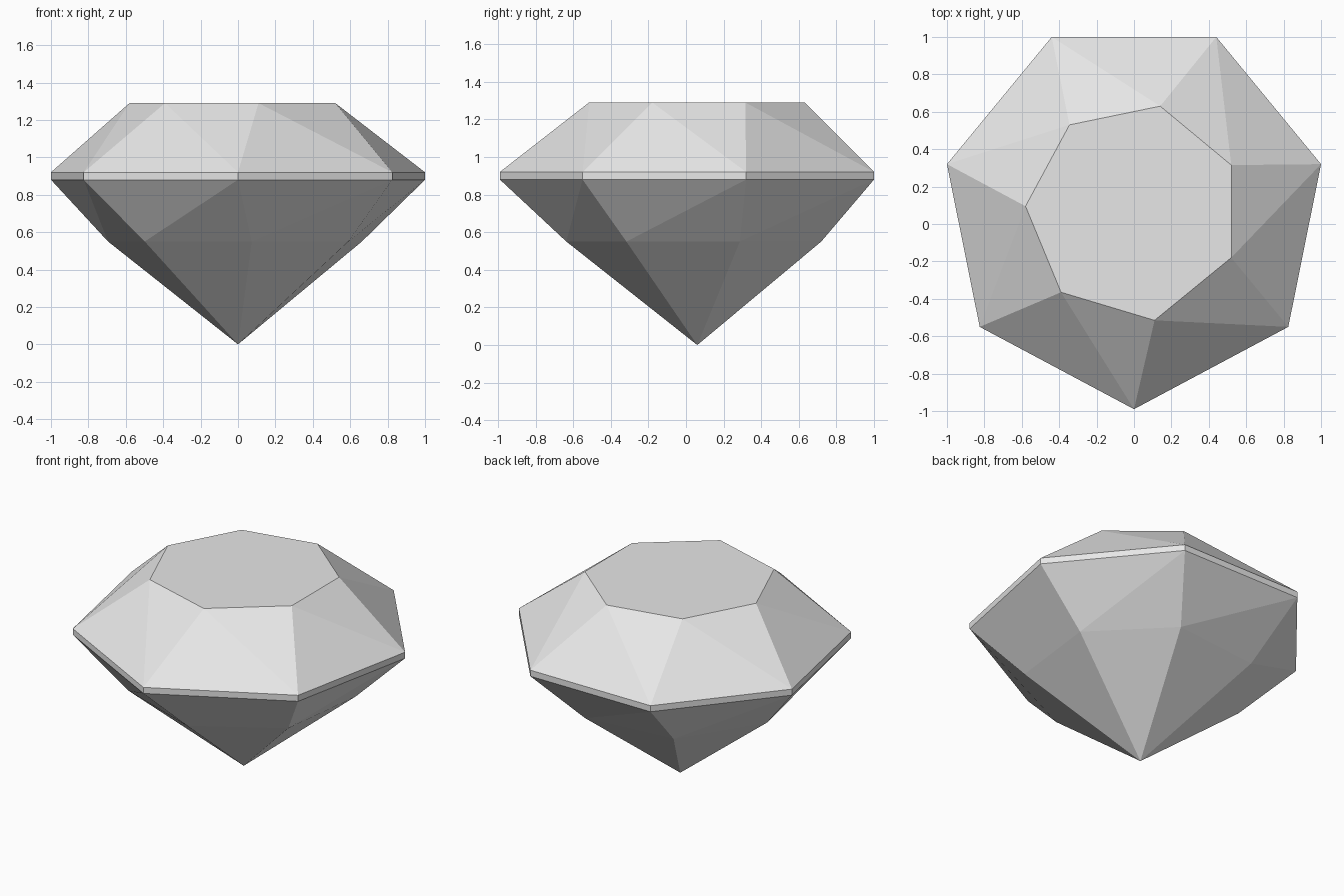
import bpy, bmesh
from math import radians, cos, sin, tau

cube = bpy.data.objects.get("Cube")
if cube:
    bpy.data.objects.remove(cube, do_unlink=True)

SIDES = 7
CENTRE_Y = 0.06

grey = bpy.data.materials.new("pale_grey")
grey.use_nodes = True
colour = (0.8, 0.8, 0.8, 1)
grey.diffuse_color = colour
grey.node_tree.nodes["Principled BSDF"].inputs["Base Color"].default_value = colour

# Widest outline, anticlockwise from the front corner
half = [(0.825, -0.55), (1.0, 0.32), (0.44, 1.0)]
girdle = [(0, -0.99)] + half + [(-x, y) for x, y in reversed(half)]

# Flat top outline, slightly uneven
table = [(0.11, -0.515), (0.52, -0.18), (0.52, 0.315), (0.14, 0.63),
         (-0.345, 0.53), (-0.58, 0.095), (-0.39, -0.365)]

# Lower facet corners, turned a little from the girdle
angles = [radians(-84) + tau * i / SIDES for i in range(SIDES)]
lower = [(0.7 * cos(a), CENTRE_Y + 0.7 * sin(a)) for a in angles]

bm = bmesh.new()


def ring(points, z):
    return [bm.verts.new((x, y, z)) for x, y in points]


top = ring(table, 1.29)
upper_edge = ring(girdle, 0.92)
lower_edge = ring(girdle, 0.88)
waist = ring(lower, 0.55)
tip = bm.verts.new((0, CENTRE_Y, 0))

bm.faces.new(top)
for i in range(SIDES):
    j = (i + 1) % SIDES
    # Crown facets
    bm.faces.new((upper_edge[i], upper_edge[j], top[i]))
    bm.faces.new((upper_edge[j], top[j], top[i]))
    # Thin girdle band
    bm.faces.new((lower_edge[i], lower_edge[j], upper_edge[j], upper_edge[i]))
    # Pavilion facets down to the point
    bm.faces.new((lower_edge[j], lower_edge[i], waist[i]))
    bm.faces.new((lower_edge[j], waist[i], waist[j]))
    bm.faces.new((waist[j], waist[i], tip))

bmesh.ops.recalc_face_normals(bm, faces=bm.faces)
mesh = bpy.data.meshes.new("cut_gem")
bm.to_mesh(mesh)
bm.free()
mesh.materials.append(grey)
gem = bpy.data.objects.new("cut_gem", mesh)
bpy.context.collection.objects.link(gem)
